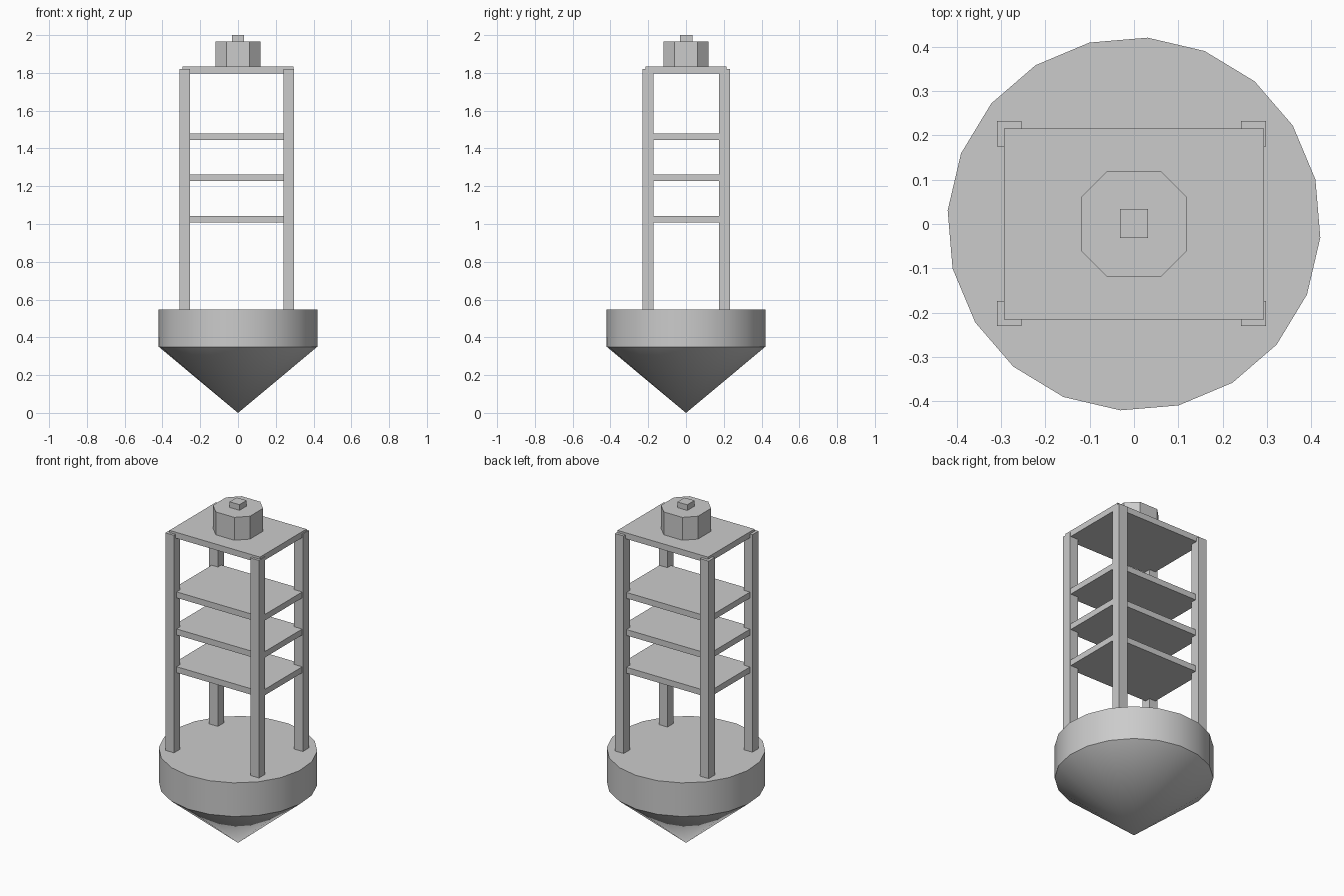
import bpy
import bmesh
import math

if "Cube" in bpy.data.objects:
    bpy.data.objects.remove(bpy.data.objects["Cube"])


def make_object(name, bm):
    bmesh.ops.recalc_face_normals(bm, faces=bm.faces[:])
    mesh = bpy.data.meshes.new(name)
    bm.to_mesh(mesh)
    bm.free()
    obj = bpy.data.objects.new(name, mesh)
    bpy.context.collection.objects.link(obj)
    return obj


def prism(name, outline, z0, z1):
    """Extrude a closed xy outline from z0 to z1."""
    bm = bmesh.new()
    low = [bm.verts.new((x, y, z0)) for x, y in outline]
    high = [bm.verts.new((x, y, z1)) for x, y in outline]
    bm.faces.new(low)
    bm.faces.new(high)
    n = len(outline)
    for i in range(n):
        j = (i + 1) % n
        bm.faces.new((low[i], low[j], high[j], high[i]))
    return make_object(name, bm)


def box(name, x0, x1, y0, y1, z0, z1):
    return prism(name, [(x0, y0), (x1, y0), (x1, y1), (x0, y1)], z0, z1)


# Float hull: 20-sided drum tapering to a point below
SIDES, RADIUS = 20, 0.421
bm = bmesh.new()
angles = [math.radians(-4.2) + math.tau * i / SIDES for i in range(SIDES)]
rim = [(RADIUS * math.cos(a), RADIUS * math.sin(a)) for a in angles]
top = [bm.verts.new((x, y, 0.547)) for x, y in rim]
mid = [bm.verts.new((x, y, 0.35)) for x, y in rim]
tip = bm.verts.new((0, 0, 0))
bm.faces.new(top)
for i in range(SIDES):
    j = (i + 1) % SIDES
    bm.faces.new((mid[i], mid[j], top[j], top[i]))
    bm.faces.new((tip, mid[j], mid[i]))
hull = make_object("float_hull", bm)
bpy.context.view_layer.objects.active = hull
hull.select_set(True)
bpy.ops.object.shade_smooth_by_angle(angle=math.radians(30))
hull.select_set(False)

# Four corner posts
for side, x0, x1 in (("left", -0.309, -0.253), ("right", 0.241, 0.297)):
    for end, y0, y1 in (("front", -0.23, -0.173), ("back", 0.175, 0.232)):
        box(f"{end}_{side}_post", x0, x1, y0, y1, 0.54, 1.82)

# Shelves between the posts
for i, z in enumerate((1.007, 1.228, 1.445)):
    box(f"shelf_{i + 1}", -0.293, 0.293, -0.206, 0.206, z, z + 0.035)

# Top deck
box("top_deck", -0.293, 0.293, -0.215, 0.215, 1.798, 1.833)

# Lantern: square block with chamfered corners
r, c = 0.12, 0.06
prism("lantern", [(c, -r), (r, -c), (r, c), (c, r),
                  (-c, r), (-r, c), (-r, -c), (-c, -r)], 1.833, 1.967)

# Lantern cap
box("lantern_cap", -0.032, 0.032, -0.032, 0.034, 1.967, 2.0)
